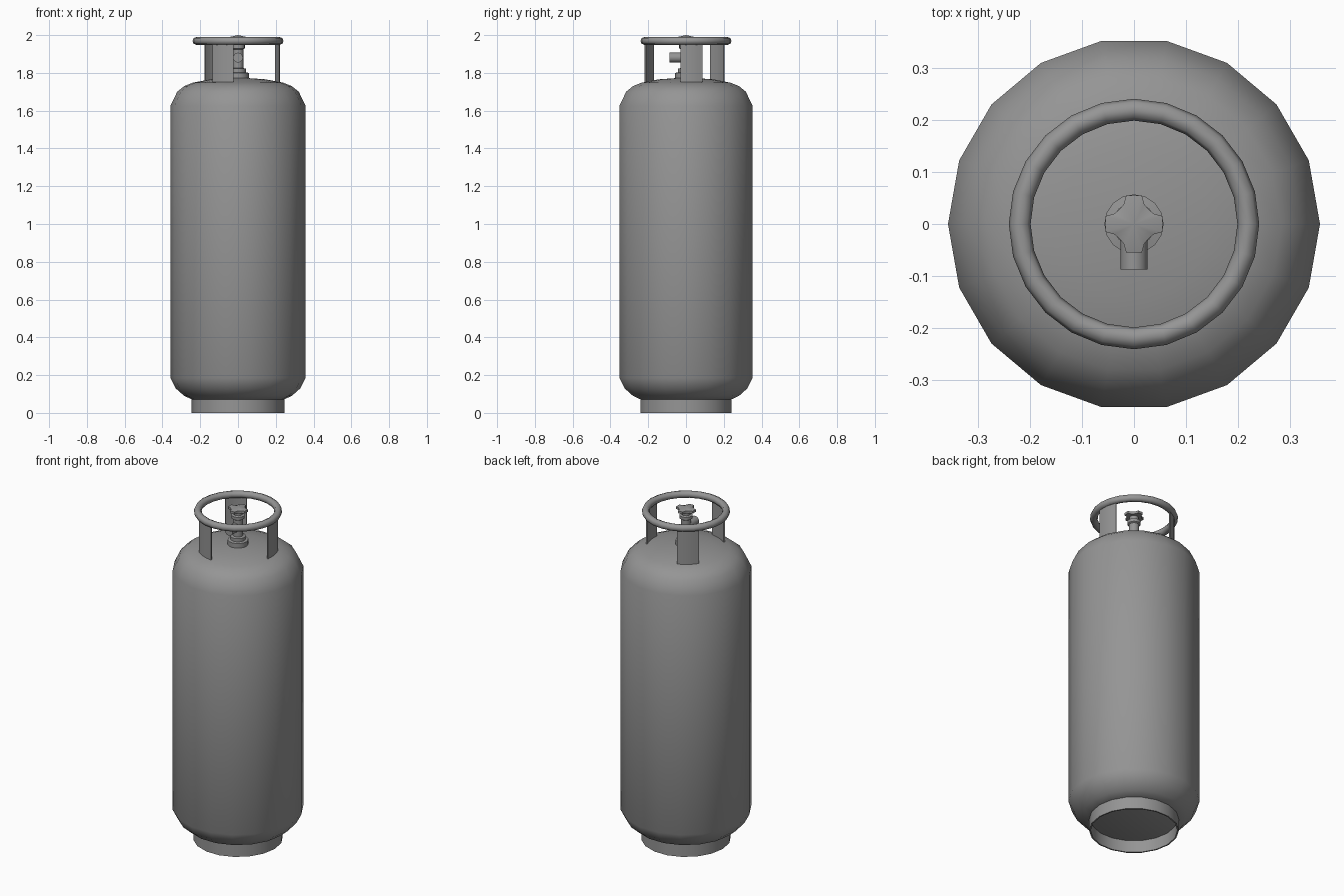
import bpy, bmesh
from math import sin, cos, pi, radians
from mathutils import Matrix, Vector

cube = bpy.data.objects.get("Cube")
if cube:
    bpy.data.objects.remove(cube, do_unlink=True)

steel = bpy.data.materials.new("grey steel")
steel.use_nodes = True
steel.diffuse_color = (0.3, 0.3, 0.3, 1)
steel.node_tree.nodes["Principled BSDF"].inputs["Base Color"].default_value = (0.3, 0.3, 0.3, 1)


def finish(name, bm, angle=40):
    bmesh.ops.remove_doubles(bm, verts=bm.verts, dist=1e-5)
    bmesh.ops.recalc_face_normals(bm, faces=bm.faces)
    mesh = bpy.data.meshes.new(name)
    bm.to_mesh(mesh)
    bm.free()
    mesh.materials.append(steel)
    obj = bpy.data.objects.new(name, mesh)
    bpy.context.collection.objects.link(obj)
    bpy.ops.object.select_all(action="DESELECT")
    obj.select_set(True)
    bpy.context.view_layer.objects.active = obj
    bpy.ops.object.shade_smooth_by_angle(angle=radians(angle))


def lathe(name, profile, sides, closed=False, angle=40):
    """Turn an (r, z) profile around the z axis."""
    bm = bmesh.new()
    verts = [bm.verts.new((r, 0, z)) for r, z in profile]
    edges = [bm.edges.new(pair) for pair in zip(verts, verts[1:])]
    if closed:
        edges.append(bm.edges.new((verts[-1], verts[0])))
    bmesh.ops.spin(bm, geom=verts + edges, cent=(0, 0, 0), axis=(0, 0, 1),
                   angle=2 * pi, steps=sides, use_duplicate=False)
    finish(name, bm, angle)


# Tank with rounded shoulders
lathe("tank_body", [(0, 0.07), (0.245, 0.072), (0.285, 0.09), (0.33, 0.13), (0.358, 0.185),
                    (0.358, 1.625), (0.322, 1.7), (0.285, 1.73), (0.24, 1.748),
                    (0.145, 1.766), (0, 1.776)], 18, angle=50)

# Open foot ring
lathe("foot_ring", [(0.245, 0), (0.245, 0.08), (0.237, 0.08), (0.237, 0)], 18, closed=True)

# Round carrying ring
lathe("handle_ring", [(0.22 + 0.021 * cos(a * pi / 4), 1.969 + 0.021 * sin(a * pi / 4))
                      for a in range(8)], 24, closed=True, angle=60)

# Three curved straps holding the ring
for number in range(3):
    bm = bmesh.new()
    start = radians(8 - 15.5 + 120 * number)
    corners = [bm.verts.new((r * cos(start), r * sin(start), z))
               for r, z in ((0.214, 1.743), (0.222, 1.743), (0.222, 1.96), (0.214, 1.96))]
    face = bm.faces.new(corners)
    bmesh.ops.spin(bm, geom=[face], cent=(0, 0, 0), axis=(0, 0, 1),
                   angle=radians(31), steps=4, use_duplicate=False)
    finish(f"handle_strap_{number + 1}", bm)

# Valve: flange, collar, stem and gland
lathe("valve_stem", [(0, 1.765), (0.057, 1.765), (0.057, 1.8), (0.042, 1.803), (0.042, 1.822),
                     (0.028, 1.826), (0.028, 1.925), (0.036, 1.93), (0.036, 1.948),
                     (0.024, 1.952), (0.024, 1.98), (0, 1.98)], 16)

# Outlet pipe facing the front
bm = bmesh.new()
bmesh.ops.create_cone(bm, cap_ends=True, segments=16, radius1=0.026, radius2=0.026, depth=0.088,
                      matrix=Matrix.Translation((0, -0.044, 1.881)) @ Matrix.Rotation(pi / 2, 4, "X"))
finish("valve_outlet", bm)

# Four-lobed hand wheel with a peaked top
bm = bmesh.new()
lobe = [(0.055, -0.015), (0.055, 0.015), (0.038, 0.02), (0.028, 0.028), (0.02, 0.038)]
outline = [Matrix.Rotation(turn * pi / 2, 2) @ Vector(point)
           for turn in range(4) for point in lobe]
lower, upper = [[bm.verts.new((p.x, p.y, z)) for p in outline] for z in (1.974, 1.988)]
peak = bm.verts.new((0, 0, 2))
bm.faces.new(lower)
for i in range(len(outline)):
    j = (i + 1) % len(outline)
    bm.faces.new((lower[i], lower[j], upper[j], upper[i]))
    bm.faces.new((upper[i], upper[j], peak))
finish("hand_wheel", bm)
